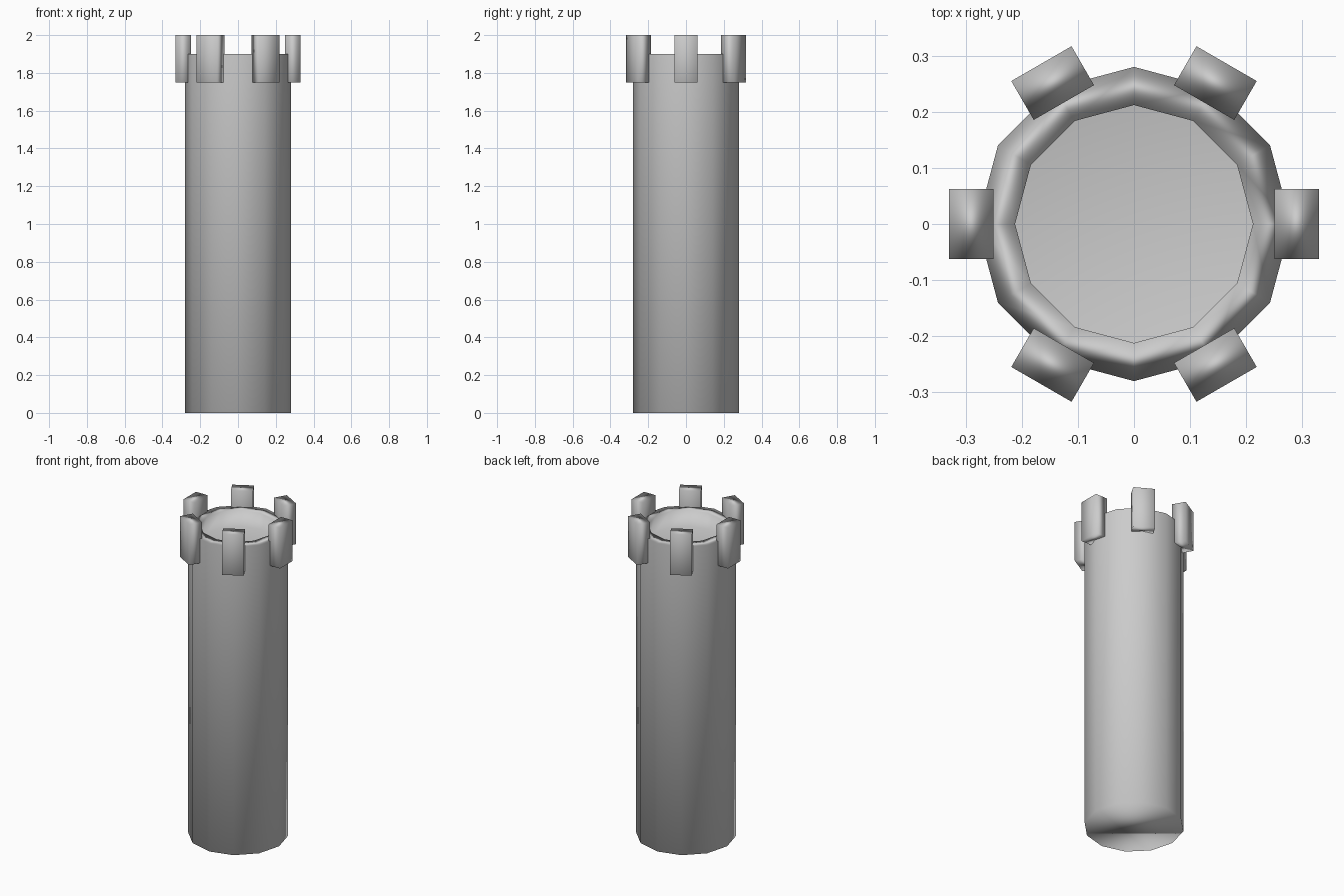
import bpy, bmesh, math
from mathutils import Matrix

if "Cube" in bpy.data.objects:
    bpy.data.objects.remove(bpy.data.objects["Cube"])

SIDES = 12


def make_object(name, bm):
    bmesh.ops.recalc_face_normals(bm, faces=bm.faces[:])
    for f in bm.faces:
        f.smooth = True
    mesh = bpy.data.meshes.new(name)
    bm.to_mesh(mesh)
    bm.free()
    ob = bpy.data.objects.new(name, mesh)
    bpy.context.collection.objects.link(ob)
    # large faces dominate the soft shading
    mod = ob.modifiers.new("area_normals", 'WEIGHTED_NORMAL')
    mod.mode = 'FACE_AREA'
    return ob


# Tower body: outer wall, flat rim and shallow sunken platform
bm = bmesh.new()
profile = [(0.28, 0.0), (0.28, 1.9), (0.212, 1.9), (0.212, 1.8)]
rings = []
for r, z in profile:
    rings.append([bm.verts.new((r * math.cos(math.tau * i / SIDES),
                                r * math.sin(math.tau * i / SIDES), z))
                  for i in range(SIDES)])
for low, high in zip(rings, rings[1:]):
    for i in range(SIDES):
        j = (i + 1) % SIDES
        bm.faces.new((low[i], low[j], high[j], high[i]))
bm.faces.new(rings[0][::-1])
bm.faces.new(rings[-1])
make_object("tower_body", bm)

# Six battlement blocks around the rim
for k in range(6):
    bm = bmesh.new()
    matrix = (Matrix.Rotation(k * math.tau / 6, 4, 'Z')
              @ Matrix.Translation((0.29, 0, 1.875))
              @ Matrix.Diagonal((0.08, 0.124, 0.25, 1)))
    bmesh.ops.create_cube(bm, size=1, matrix=matrix)
    make_object(f"battlement_{k + 1}", bm)
